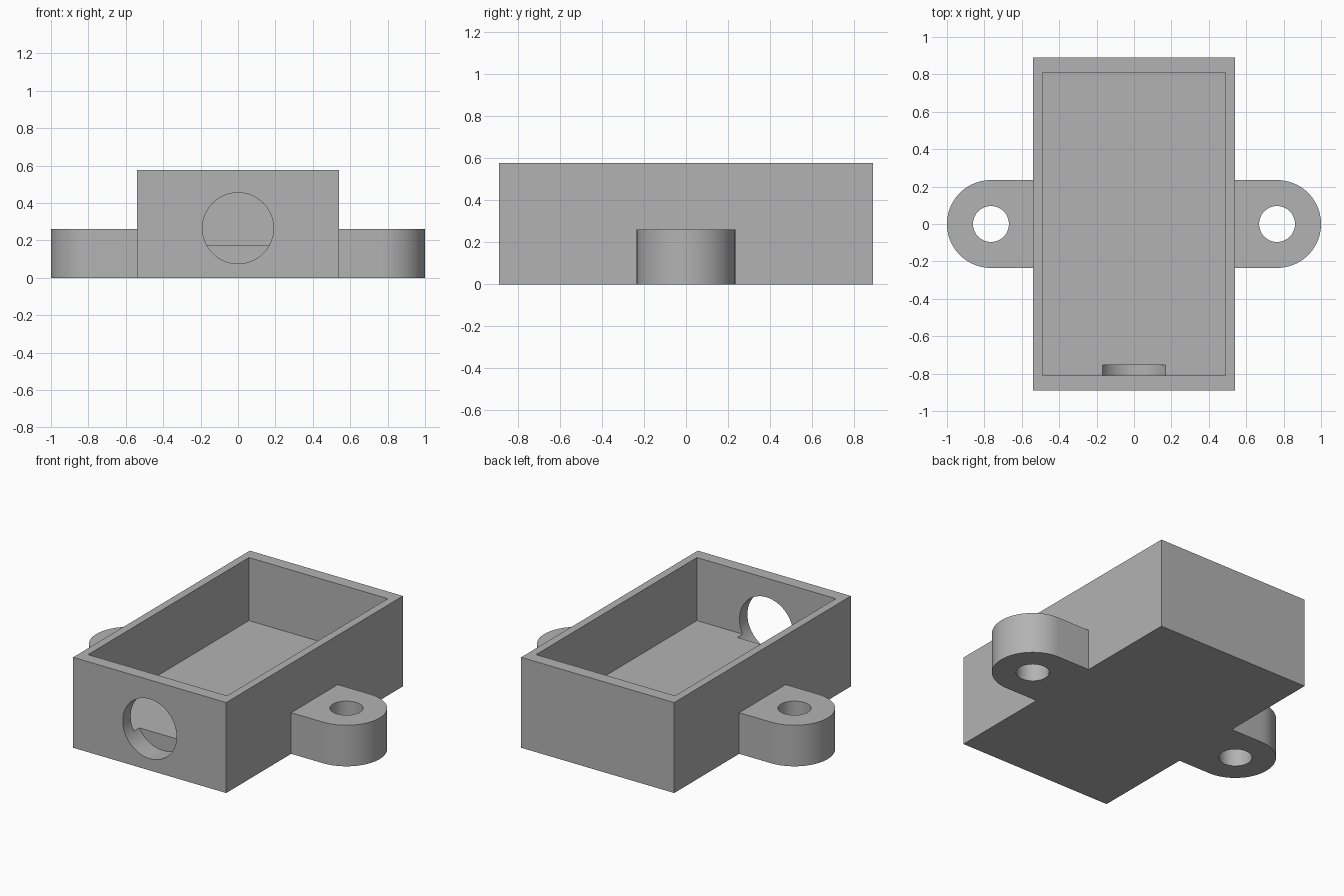
import bpy, bmesh, math

if "Cube" in bpy.data.objects:
    bpy.data.objects.remove(bpy.data.objects["Cube"])

HALF_X, HALF_Y, HEIGHT = 0.54, 0.89, 0.577
EAR_X, EAR_R, EAR_H = 0.765, 0.235, 0.262

grey = bpy.data.materials.new("plain grey")
grey.diffuse_color = (0.45, 0.45, 0.45, 1)
grey.use_nodes = True
grey.node_tree.nodes["Principled BSDF"].inputs["Base Color"].default_value = grey.diffuse_color


def prism(name, outline, z0, z1):
    """Extrude a counter-clockwise XY outline from z0 to z1."""
    bm = bmesh.new()
    base = bm.faces.new([bm.verts.new((x, y, z0)) for x, y in outline])
    top = bmesh.ops.extrude_face_region(bm, geom=[base])["geom"]
    bmesh.ops.translate(bm, vec=(0, 0, z1 - z0),
                        verts=[v for v in top if isinstance(v, bmesh.types.BMVert)])
    bmesh.ops.recalc_face_normals(bm, faces=bm.faces)
    mesh = bpy.data.meshes.new(name)
    bm.to_mesh(mesh)
    bm.free()
    mesh.materials.append(grey)
    obj = bpy.data.objects.new(name, mesh)
    bpy.context.collection.objects.link(obj)
    return obj


def rect(hx, hy):
    return [(-hx, -hy), (hx, -hy), (hx, hy), (-hx, hy)]


def arc(cx, r, start, end, n):
    return [(cx + r * math.cos(start + (end - start) * i / n),
             r * math.sin(start + (end - start) * i / n)) for i in range(n + 1)]


def combine(target, tool, operation):
    """Apply a boolean, then discard the helper."""
    mod = target.modifiers.new(operation, 'BOOLEAN')
    mod.operation, mod.solver, mod.object = operation, 'EXACT', tool
    bpy.context.view_layer.objects.active = target
    bpy.ops.object.modifier_apply(modifier=mod.name)
    bpy.data.objects.remove(tool)


# Open tray
housing = prism("housing", rect(HALF_X, HALF_Y), 0, HEIGHT)
combine(housing, prism("cavity_cutter", rect(0.49, 0.81), 0.175, 1), 'DIFFERENCE')

# Rounded mounting ears with vertical screw holes
for side in (1, -1):
    ear_line = [(0.515, -EAR_R)] + arc(EAR_X, EAR_R, -math.pi / 2, math.pi / 2, 32) + [(0.515, EAR_R)]
    hole_line = arc(EAR_X, 0.096, 0, math.tau, 48)[:-1]
    ear = prism("mounting_ear", [(side * x, y) for x, y in ear_line], 0, EAR_H)
    hole = prism("screw_hole_cutter", [(side * x, y) for x, y in hole_line], -0.1, 0.5)
    combine(ear, hole, 'DIFFERENCE')
    combine(housing, ear, 'UNION')

# Round front port, running slightly into the tray floor
port = prism("port_cutter", arc(0, 0.19, 0, math.tau, 64)[:-1], 0.755, 1.0)
port.rotation_euler = (math.pi / 2, 0, 0)
port.location = (0, 0, 0.265)
bpy.context.view_layer.update()
combine(housing, port, 'DIFFERENCE')

# Smooth curved walls, crisp edges
bpy.ops.object.select_all(action='DESELECT')
housing.select_set(True)
bpy.context.view_layer.objects.active = housing
bpy.ops.object.shade_smooth_by_angle(angle=math.radians(30))
